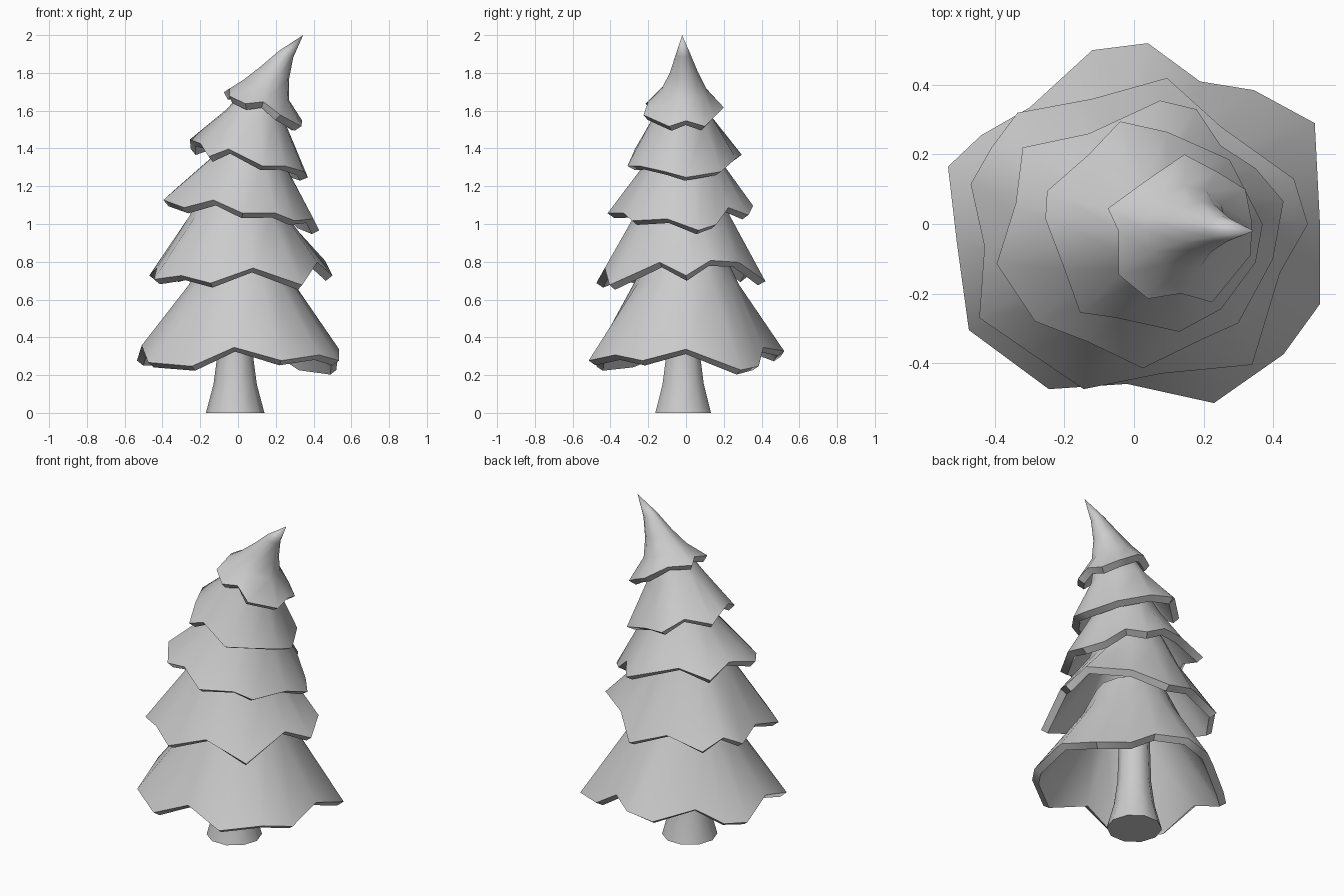
import bpy
import math
from mathutils import Vector

cube = bpy.data.objects.get("Cube")
if cube:
    bpy.data.objects.remove(cube, do_unlink=True)

# One plain grey for the whole tree
grey = bpy.data.materials.new("plain grey")
grey.use_nodes = True
colour = (0.6, 0.6, 0.6, 1)
grey.diffuse_color = colour
grey.node_tree.nodes["Principled BSDF"].inputs["Base Color"].default_value = colour

THICKNESS = 0.045


def circle(centre, radius, angles, tilt=0):
    """Ring of points around a centre, sloping along x by the tilt."""
    return [Vector(centre) + radius * Vector((math.cos(a), math.sin(a), tilt * math.cos(a)))
            for a in angles]


def loft(name, rings, tip=None, base=False):
    """Skin a stack of equal rings, closing the top to a tip or a flat cap."""
    n = len(rings[0])
    verts = [p for ring in rings for p in ring]
    faces = []
    for k in range(len(rings) - 1):
        for i in range(n):
            j = (i + 1) % n
            faces.append((k * n + i, k * n + j, (k + 1) * n + j, (k + 1) * n + i))
    last = (len(rings) - 1) * n
    if tip:
        verts.append(Vector(tip))
        faces += [(last + i, last + (i + 1) % n, len(verts) - 1) for i in range(n)]
    else:
        faces.append(tuple(range(last, last + n)))
    if base:
        faces.append(tuple(reversed(range(n))))
    mesh = bpy.data.meshes.new(name)
    mesh.from_pydata(verts, [], faces)
    mesh.materials.append(grey)
    obj = bpy.data.objects.new(name, mesh)
    bpy.context.collection.objects.link(obj)
    bpy.ops.object.select_all(action="DESELECT")
    obj.select_set(True)
    bpy.context.view_layer.objects.active = obj
    return obj


def branch_tier(name, rim, rings, tilt=0, tip=None):
    """Hollow jagged skirt: rim runs clockwise, rings are (centre, radius)."""
    middle = Vector(rings[0][0])
    rim = [Vector(p) + Vector((0, 0, THICKNESS * 0.6)) for p in reversed(rim)]
    angles = [math.atan2(p.y - middle.y, p.x - middle.x) for p in rim]
    obj = loft(name, [rim] + [circle(c, r, angles, tilt) for c, r in rings], tip)
    shell = obj.modifiers.new("shell", "SOLIDIFY")
    shell.thickness = THICKNESS
    shell.offset = -1
    bpy.ops.object.modifier_apply(modifier="shell")
    bpy.ops.object.shade_smooth_by_angle(angle=math.radians(45))


# Flared trunk
around = [math.tau * i / 10 for i in range(10)]
loft("trunk", [circle((-.015, -.015, z), r, around)
               for z, r in ((0, .155), (.15, .115), (.3, .095), (.8, .08))], base=True)
bpy.ops.object.shade_smooth_by_angle(angle=math.radians(45))

# Jagged branch tiers, from the widest up to the bent tip
branch_tier("bottom_tier", [
    (.535, 0, .31), (.535, -.23, .25), (.43, -.375, .28), (.23, -.515, .25),
    (-.02, -.46, .32), (-.245, -.475, .22), (-.475, -.305, .24), (-.51, -.05, .33),
    (-.535, .165, .25), (-.44, .255, .25), (-.3, .335, .33), (-.12, .5, .27),
    (.04, .52, .3), (.19, .41, .32), (.345, .385, .22), (.52, .29, .2)],
    [((.02, 0, .68), .28), ((.02, 0, .85), .2)])

branch_tier("lower_tier", [
    (.5, 0, .7), (.42, -.14, .77), (.34, -.405, .65), (.08, -.43, .74),
    (-.145, -.475, .66), (-.3, -.37, .7), (-.445, -.27, .68), (-.43, -.065, .74),
    (-.47, .115, .7), (-.41, .22, .76), (-.335, .32, .69), (-.12, .36, .75),
    (.095, .42, .67), (.25, .28, .77), (.46, .13, .78)],
    [((0, -.02, 1.04), .26), ((.01, -.02, 1.2), .19)])

branch_tier("middle_tier", [
    (.43, .065, .94), (.4, -.1, 1), (.3, -.285, .99), (.2, -.33, 1.03),
    (.025, -.415, 1.03), (-.13, -.34, 1.1), (-.285, -.28, 1.06), (-.395, -.115, 1.1),
    (-.34, .06, 1.15), (-.32, .22, 1.09), (-.13, .26, 1.13), (.075, .355, 1.07),
    (.18, .33, 1.02), (.25, .225, 1.06), (.35, .16, .97)],
    [((.06, -.01, 1.32), .205), ((.09, -.01, 1.45), .15)], tilt=-.15)

branch_tier("upper_tier", [
    (.37, 0, 1.22), (.35, -.11, 1.25), (.25, -.245, 1.28), (.13, -.31, 1.28),
    (-.05, -.27, 1.37), (-.155, -.255, 1.33), (-.2, -.13, 1.4), (-.255, .015, 1.42),
    (-.25, .095, 1.37), (-.13, .2, 1.41), (-.04, .295, 1.34), (.095, .265, 1.32),
    (.275, .185, 1.25)],
    [((.1, -.02, 1.56), .16), ((.14, -.02, 1.68), .11)], tilt=-.3)

branch_tier("top_tier", [
    (.34, 0, 1.52), (.335, -.09, 1.49), (.225, -.225, 1.55), (.135, -.2, 1.62),
    (.04, -.215, 1.61), (-.045, -.145, 1.65), (-.045, -.02, 1.69), (-.075, .045, 1.67),
    (.035, .125, 1.66), (.145, .2, 1.59), (.24, .15, 1.54), (.32, .1, 1.49)],
    [((.15, -.01, 1.71), .12), ((.195, -.01, 1.8), .075), ((.255, -.015, 1.9), .038)],
    tilt=-.45, tip=(.345, -.02, 2))
